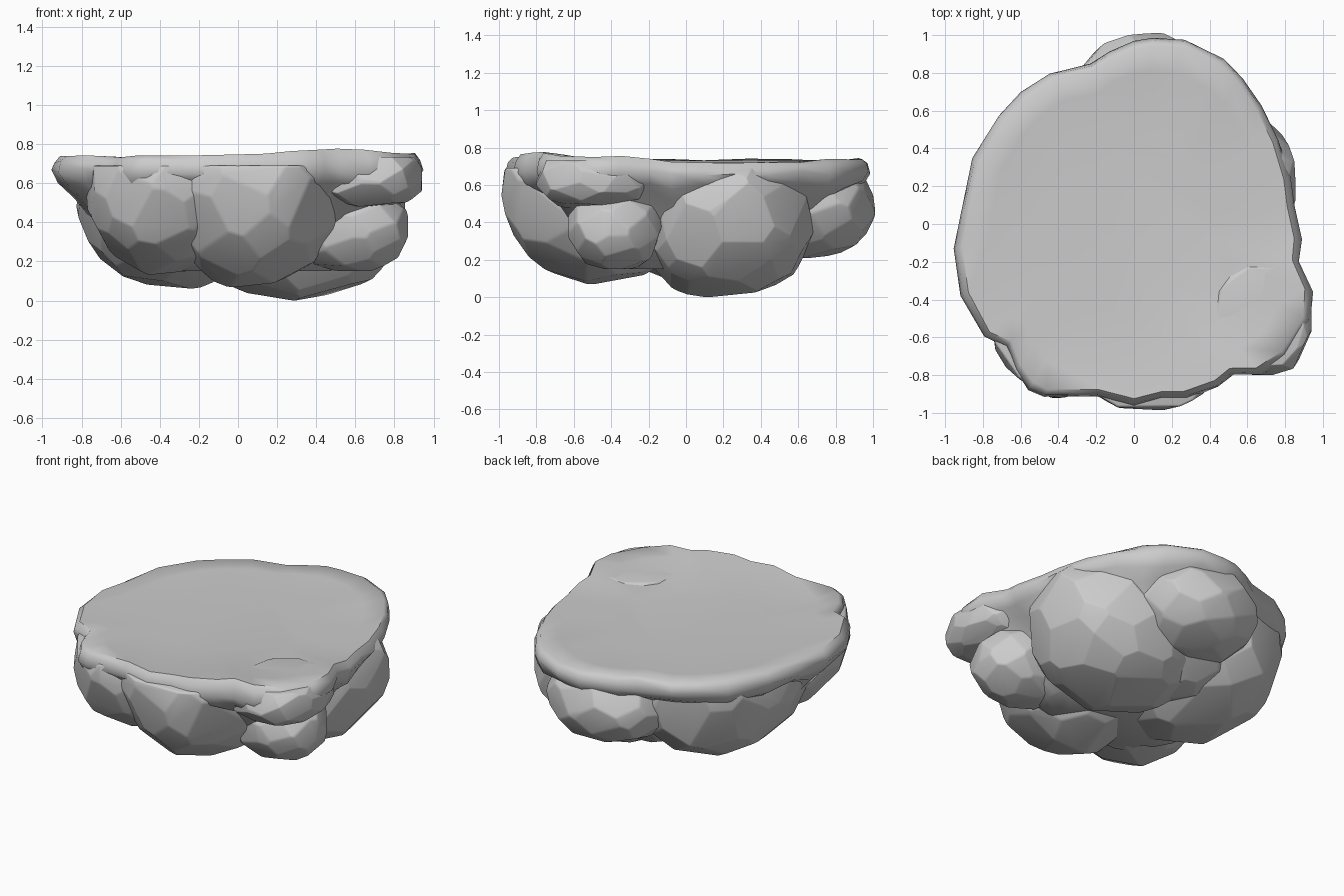
import bpy, bmesh, math, random
from mathutils import Vector

if "Cube" in bpy.data.objects:
    bpy.data.objects.remove(bpy.data.objects["Cube"])

random.seed(7)


def finish(name, bm):
    bmesh.ops.recalc_face_normals(bm, faces=bm.faces)
    me = bpy.data.meshes.new(name)
    bm.to_mesh(me)
    bm.free()
    ob = bpy.data.objects.new(name, me)
    bpy.context.collection.objects.link(ob)
    bpy.ops.object.select_all(action='DESELECT')
    ob.select_set(True)
    bpy.context.view_layer.objects.active = ob
    bpy.ops.object.shade_smooth_by_angle(angle=math.radians(50))
    return ob


def boulder(name, centre, radii, power=2.1, planes=60, cap=0.69, bevel=0.035):
    """Rounded block chiselled by flat cuts, then softened along its edges."""
    bm = bmesh.new()
    bmesh.ops.create_cube(bm, size=2)
    q = power / (power - 1)
    cuts = []
    spin = random.uniform(0, 6)
    for i in range(planes):
        z = 1 - 2 * (i + 0.5) / planes
        r = math.sqrt(1 - z * z)
        a = spin + i * 2.39996 + random.uniform(-0.15, 0.15)
        n = Vector((r * math.cos(a), r * math.sin(a), z + random.uniform(-.06, .06))).normalized()
        h = sum(abs(c) ** q for c in n) ** (1 / q) * random.uniform(0.93, 0.99)
        cuts.append((n * h, n))
    top = (cap - centre[2]) / radii[2]
    if top < 1:
        cuts.append((Vector((0, 0, top)), Vector((0, 0, 1))))
    for co, n in cuts:
        bmesh.ops.bisect_plane(bm, geom=bm.verts[:] + bm.edges[:] + bm.faces[:], dist=1e-5,
                               plane_co=co, plane_no=n, clear_outer=True)
        edges = [e for e in bm.edges if e.is_boundary]
        if edges:
            bmesh.ops.holes_fill(bm, edges=edges, sides=0)
    bmesh.ops.remove_doubles(bm, verts=bm.verts, dist=0.04)
    for v in bm.verts:
        v.co = Vector([centre[k] + v.co[k] * radii[k] for k in range(3)])
    bmesh.ops.recalc_face_normals(bm, faces=bm.faces)
    bmesh.ops.bevel(bm, geom=bm.edges[:], offset=bevel, segments=2, profile=0.5,
                    affect='EDGES', clamp_overlap=True)
    return finish(name, bm)


# Plateau: irregular outline lofted from underside core to a slightly dished top
outline = [(.1, .99), (.27, .98), (.48, .88), (.58, .78), (.68, .63), (.77, .45), (.83, .25),
           (.85, .1), (.89, -.08), (.88, -.2), (.95, -.36), (.94, -.52), (.82, -.71),
           (.68, -.8), (.53, -.8), (.45, -.87), (.28, -.93), (.15, -.93), (0, -.97),
           (-.2, -.92), (-.48, -.92), (-.56, -.88), (-.63, -.78), (-.68, -.65), (-.8, -.6),
           (-.92, -.38), (-.955, -.13), (-.91, .1), (-.86, .35), (-.72, .58), (-.6, .7),
           (-.45, .8), (-.23, .85), (-.13, .92), (0, .97)]
rings = [(.5, .15, 0), (.72, .34, 0), (.88, .54, .03), (.97, .60, .025), (1, .66, .015),
         (.985, .71, .01), (.955, .738, .006), (.82, .728, 0), (.5, .72, 0)]
bm = bmesh.new()
loops = []
for s, z, j in rings:
    loop = []
    for x, y in outline:
        f = s * (1 - random.uniform(0, j) * 0.7)
        lift = 0
        if z > .7 and s > .8:    # rim rises towards the front right
            lift = .035 * math.exp(-((x - .55) / .4) ** 2) * (y < -.3)
            lift -= .015 * (x > .6 and y > -.2)
        loop.append(bm.verts.new((x * f, y * f, z + lift + random.uniform(-j, j))))
    loops.append(loop)
n = len(outline)
for a, b in zip(loops, loops[1:]):
    for i in range(n):
        bm.faces.new((a[i], a[(i + 1) % n], b[(i + 1) % n], b[i]))
bm.faces.new(loops[0])
bm.faces.new(loops[-1])
finish("plateau", bm)

# Boulders hanging under the plateau
boulder("right_main_boulder", (.3, .21, .46), (.555, .47, .46), 2.25)
boulder("left_main_boulder", (-.34, .12, .56), (.49, .63, .51), 2.1)
boulder("front_boulder", (.06, -.46, .6), (.5, .55, .53), 1.95)
boulder("front_left_boulder", (-.38, -.42, .59), (.41, .5, .46), 2.05)
boulder("back_boulder", (.08, .65, .48), (.4, .36, .27), 2.1, 45)
boulder("under_core_boulder", (0, .3, .45), (.45, .42, .35), 2.0, 45)

# Smaller lumps at the front right corner
boulder("lower_corner_lump", (.57, -.38, .37), (.3, .25, .22), 2.3, 40, bevel=.022)
boulder("upper_corner_lump", (.67, -.49, .63), (.27, .31, .15), 2.6, 40, cap=.735, bevel=.022)
